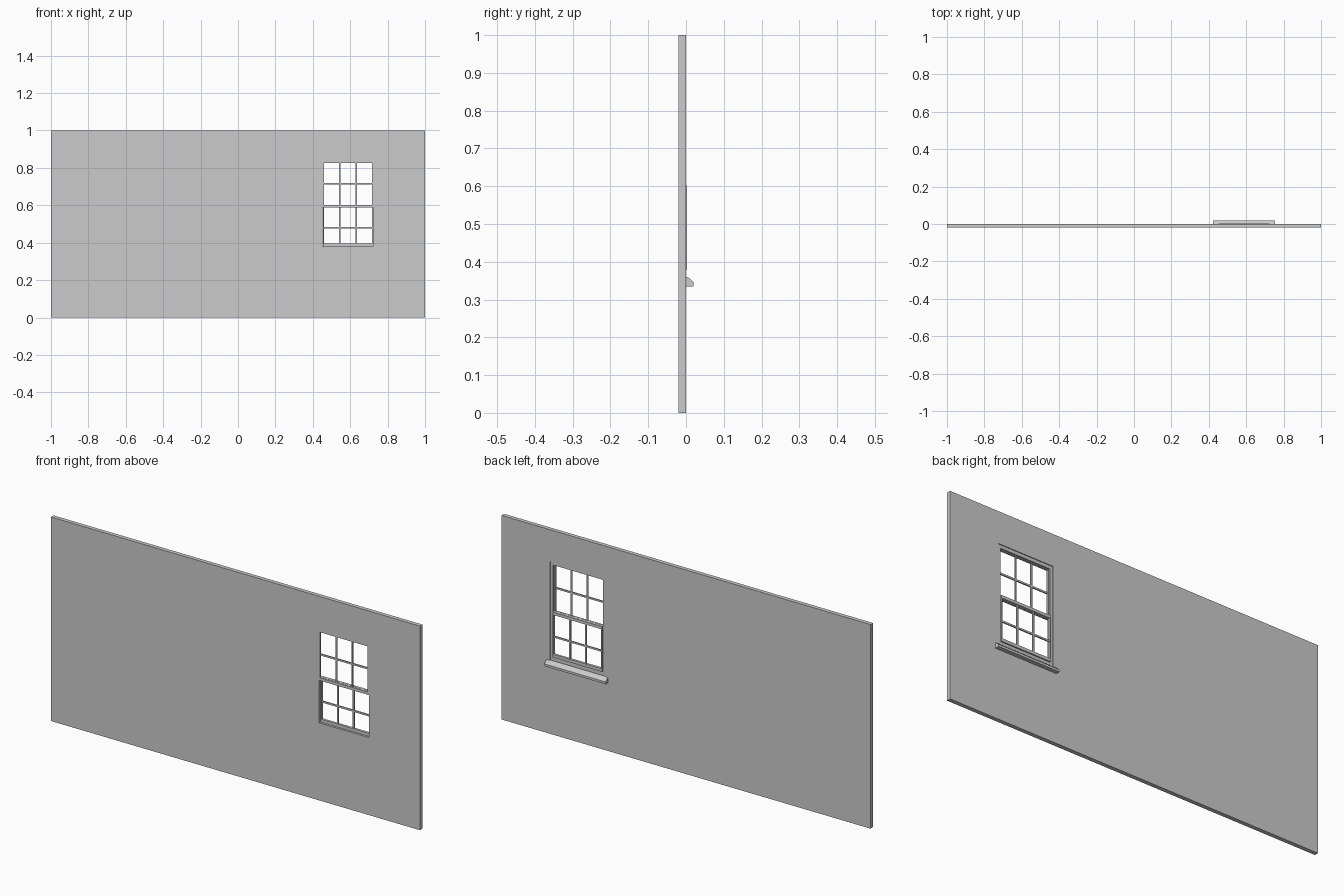
import bpy, bmesh

if "Cube" in bpy.data.objects:
    bpy.data.objects.remove(bpy.data.objects["Cube"])

WX = 0.588  # window centre line


def finish(name, bm):
    bmesh.ops.recalc_face_normals(bm, faces=bm.faces)
    me = bpy.data.meshes.new(name)
    bm.to_mesh(me)
    bm.free()
    ob = bpy.data.objects.new(name, me)
    bpy.context.collection.objects.link(ob)
    return ob


def ring(name, outer, inner, y0, y1):
    """Rectangular frame; outer and inner are (x0, x1, z0, z1)."""
    bm = bmesh.new()

    def loop(r, y):
        x0, x1, z0, z1 = r
        return [bm.verts.new((x, y, z)) for x, z in
                ((x0, z0), (x1, z0), (x1, z1), (x0, z1))]

    loops = [loop(outer, y0), loop(outer, y1), loop(inner, y1), loop(inner, y0)]
    for k in range(4):
        a, b = loops[k], loops[(k + 1) % 4]
        for i in range(4):
            j = (i + 1) % 4
            bm.faces.new((a[i], a[j], b[j], b[i]))
    return finish(name, bm)


def box(name, x0, x1, y0, y1, z0, z1):
    bm = bmesh.new()
    bmesh.ops.create_cube(bm, size=1)
    for v in bm.verts:
        v.co = ((x0, x1)[v.co.x > 0], (y0, y1)[v.co.y > 0], (z0, z1)[v.co.z > 0])
    return finish(name, bm)


def span(half, z0, z1):
    return (WX - half, WX + half, z0, z1)


def sash(name, outer, inner, y0, y1, bar_z):
    """Sash frame with two upright and one level glazing bar."""
    ring(name + "_frame", outer, inner, y0, y1)
    x0, x1, z0, z1 = inner
    m, t = (y0 + y1) / 2, 0.003
    for i in (1, 2):
        x = x0 + (x1 - x0) * i / 3
        box(f"{name}_upright_bar_{i}", x - 0.004, x + 0.004, m - t, m + t, z0, z1)
    box(name + "_level_bar", x0, x1, m - t, m + t, bar_z - 0.004, bar_z + 0.004)


# wall with window opening
opening = span(0.149, 0.36, 0.845)
ring("wall", (-1, 1, 0, 1), opening, -0.02, 0)

# fixed window frame, slightly recessed from the back face
ring("window_frame", opening, span(0.135, 0.38, 0.829), -0.02, -0.004)

# outer upper sash and inner lower sash
sash("upper_sash", span(0.135, 0.588, 0.829), span(0.129, 0.602, 0.825),
     -0.02, -0.011, 0.715)
sash("lower_sash", span(0.134, 0.38, 0.602), span(0.129, 0.395, 0.588),
     -0.010, 0.002, 0.48)

# sill with sloped nose
bm = bmesh.new()
profile = [(-0.02, 0.335), (0.02, 0.335), (0.02, 0.346), (0.008, 0.357), (0.003, 0.36), (-0.02, 0.36)]
face = bm.faces.new([bm.verts.new((WX - 0.166, y, z)) for y, z in profile])
ext = bmesh.ops.extrude_face_region(bm, geom=[face])
bmesh.ops.translate(bm, vec=(0.332, 0, 0),
                    verts=[g for g in ext["geom"] if isinstance(g, bmesh.types.BMVert)])
finish("sill", bm)
